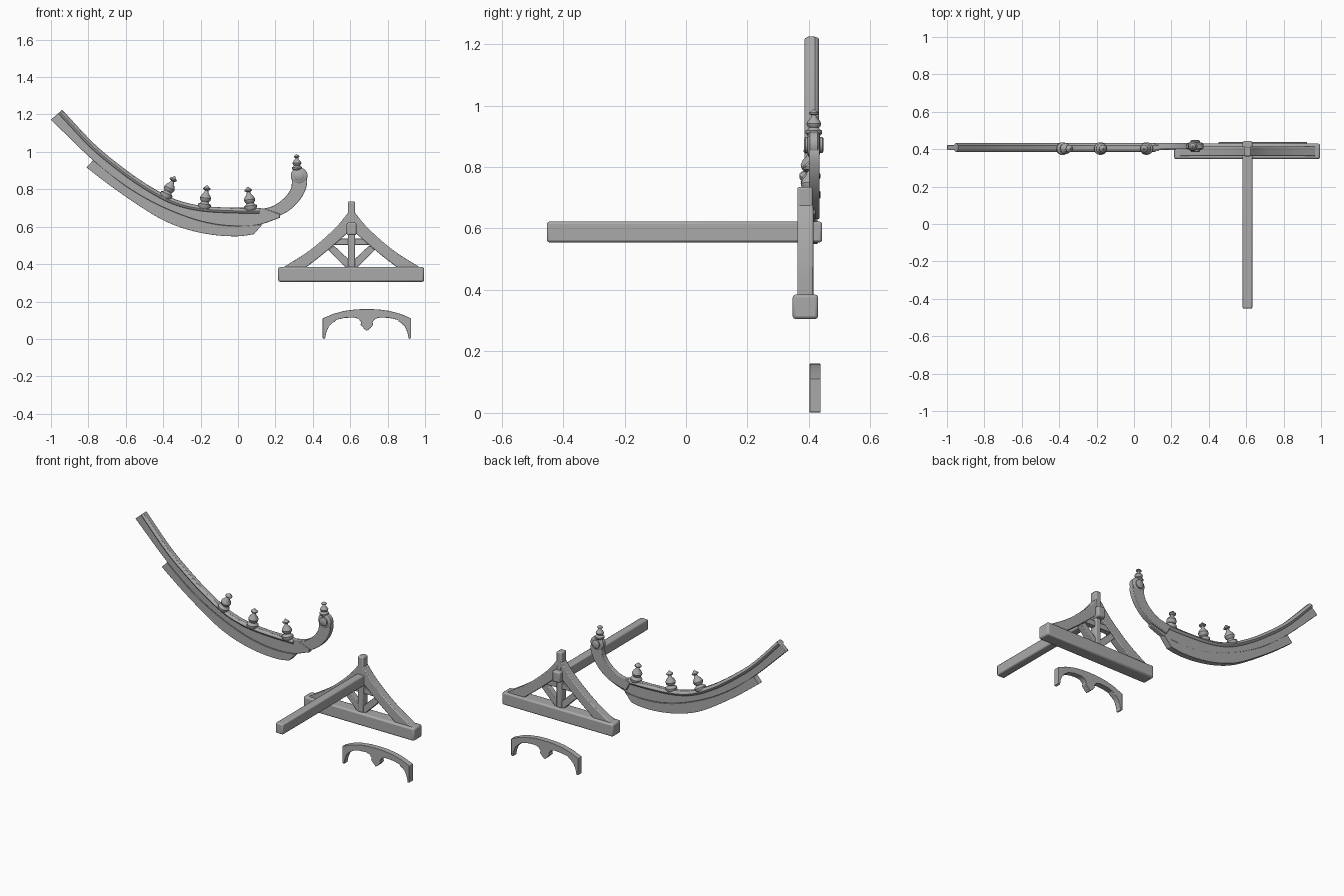
import bpy, bmesh, math
from mathutils import Vector, Matrix

if "Cube" in bpy.data.objects:
    bpy.data.objects.remove(bpy.data.objects["Cube"])

grey = bpy.data.materials.new("plain grey")
grey.use_nodes = True
colour = (0.4, 0.4, 0.4, 1)
grey.diffuse_color = colour
grey.node_tree.nodes["Principled BSDF"].inputs["Base Color"].default_value = colour


def finish(name, bm, bevel=0, smooth=True):
    bmesh.ops.recalc_face_normals(bm, faces=bm.faces)
    mesh = bpy.data.meshes.new(name)
    bm.to_mesh(mesh)
    bm.free()
    mesh.materials.append(grey)
    ob = bpy.data.objects.new(name, mesh)
    bpy.context.collection.objects.link(ob)
    if bevel:
        mod = ob.modifiers.new("soft edges", "BEVEL")
        mod.width, mod.segments = bevel, 2
        mod.limit_method = "ANGLE"
        mod.angle_limit = math.radians(40)
    if smooth:
        bpy.ops.object.select_all(action="DESELECT")
        ob.select_set(True)
        bpy.context.view_layer.objects.active = ob
        bpy.ops.object.shade_smooth_by_angle(angle=math.radians(35))
    return ob


def spline(points, steps=6):
    """Smooth curve through (x, z) points."""
    p = [Vector(q) for q in points]
    p = [2 * p[0] - p[1]] + p + [2 * p[-1] - p[-2]]
    out = []
    for a, b, c, d in zip(p, p[1:], p[2:], p[3:]):
        for i in range(steps):
            t = i / steps
            out.append(0.5 * (2 * b + (c - a) * t + (2 * a - 5 * b + 4 * c - d) * t * t
                              + (3 * b - a - 3 * c + d) * t ** 3))
    return out + [p[-2]]


def loft(name, rings, bevel=0):
    """Skin closed rings of equal size and cap both ends."""
    bm = bmesh.new()
    loops = [[bm.verts.new(v) for v in ring] for ring in rings]
    for a, b in zip(loops, loops[1:]):
        for i in range(len(a)):
            j = (i + 1) % len(a)
            bm.faces.new((a[i], a[j], b[j], b[i]))
    bm.faces.new(loops[0])
    bm.faces.new(loops[-1][::-1])
    return finish(name, bm, bevel)


def ribbon(name, upper, lower, y0, y1, bevel=0.003):
    """Solid band between an upper and a lower curve."""
    rings = [[(u.x, y0, u.y), (u.x, y1, u.y), (l.x, y1, l.y), (l.x, y0, l.y)]
             for u, l in zip(spline(upper), spline(lower))]
    return loft(name, rings, bevel)


def prism(name, outline, y0, y1, bevel=0.003):
    return loft(name, [[(x, y, z) for x, z in outline] for y in (y0, y1)], bevel)


def box(name, x0, x1, y0, y1, z0, z1, bevel=0.007):
    return prism(name, [(x0, z0), (x1, z0), (x1, z1), (x0, z1)], y0, y1, bevel)


def lathe(name, profile, base, axis, segments=20):
    """Turn (radius, height) points about an axis."""
    turn = Vector(axis).to_track_quat("Z", "Y").to_matrix().to_4x4()
    place = Matrix.Translation(base) @ turn
    rings = [[place @ Vector((r * math.cos(a), r * math.sin(a), h))
              for a in (2 * math.pi * i / segments for i in range(segments))]
             for r, h in profile]
    return loft(name, rings)


# Sweeping handrail: web, lower band and round cap
top = [(-.94, 1.225), (-.765, 1.04), (-.604, .908), (-.47, .816), (-.337, .747),
       (-.2, .713), (-.043, .702), (.115, .70)]
middle = [(-1, 1.172), (-.775, .955), (-.604, .82), (-.444, .725), (-.283, .656),
          (-.15, .618), (-.016, .603), (.11, .61), (.225, .648)]
ribbon("rail_web", top + [(.225, .668)], middle, .395, .422)
ribbon("lower_band", middle[1:-1] + [(.135, .617)],
       [(-.81, .917), (-.684, .82), (-.524, .709), (-.39, .63),
        (-.257, .581), (-.123, .555), (.0, .549), (.085, .56)], .39, .427)

path = spline(top)
section = [(.024 * math.cos(a), .016 * math.sin(a) - .016)
           for a in (2 * math.pi * i / 14 for i in range(14))]
rings = []
for i, p in enumerate(path):
    along = (path[min(i + 1, len(path) - 1)] - path[max(i - 1, 0)]).normalized()
    up = Vector((-along.y, along.x))
    rings.append([(p.x + up.x * n, .409 + y, p.y + up.y * n) for y, n in section])
loft("rail_cap", rings)

# Curled end of the handrail
ribbon("scroll_arm",
       [(.09, .69), (.18, .708), (.245, .752), (.283, .805), (.29, .86), (.31, .905)],
       [(.12, .63), (.22, .658), (.29, .70), (.345, .765), (.37, .835), (.355, .895)],
       .4, .434)
lathe("scroll_boss", [(.02, 0), (.026, .004), (.026, .012), (.038, .014), (.045, .02),
                      (.045, .044), (.038, .05), (.026, .052), (.026, .06), (.02, .064)],
      (.327, .384, .872), (0, 1, 0), 28)

# Turned finials standing square to the rail
turned = [(.026, -.012), (.034, 0), (.034, .012), (.024, .018), (.02, .026), (.027, .034),
          (.03, .046), (.024, .06), (.012, .074), (.009, .086), (.02, .092),
          (.02, .098), (.01, .106), (.003, .114)]
for i, (x, z, lean) in enumerate([(-.385, .765, .45), (-.18, .708, .14), (.068, .70, -.14)]):
    lathe(f"rail_finial_{i + 1}", turned, (x, .403, z), (lean, 0, 1))
lathe("scroll_finial", [(.8 * r, .68 * h) for r, h in turned], (.316, .416, .91), (-.03, 0, 1))

# Roof truss: tie beam, king post and long projecting beam
cx = .607
box("tie_beam", .215, .995, .347, .43, .305, .385, .01)
box("king_post", cx - .019, cx + .019, .362, .412, .38, .735)
box("projecting_beam", cx - .026, cx + .026, -.453, .443, .555, .622, .008)
box("collar_tie", cx - .11, cx + .11, .372, .405, .502, .537, .003)

# Curved rafters and struts on both sides
for side, s in (("left", 1), ("right", -1)):
    def mirror(points):
        return [(cx + s * x, z) for x, z in points]
    ribbon(side + "_rafter",
           mirror([(.37, .38), (.222, .475), (.088, .592), (.012, .683)]),
           mirror([(.246, .38), (.15, .455), (.065, .528), (.012, .575)]), .363, .414, .005)
    prism(side + "_strut", mirror([(.01, .42), (.01, .382), (.03, .382), (.125, .475),
                                   (.095, .5)]), .37, .407)

# Arched bracket with a central pendant
half = ([(0, .16), (.06, .158), (.12, .15), (.18, .134), (.236, .11), (.236, .004),
         (.224, 0), (.217, .035), (.204, .065), (.185, .085), (.17, .094), (.165, .102),
         (.12, .112), (.07, .115), (.045, .108), (.03, .09), (.034, .076), (.012, .052)])
outline = half + [(0, .043)] + [(-x, z) for x, z in half[:0:-1]]
prism("arched_bracket", [(.689 + x, z) for x, z in outline], .402, .438, .002)
